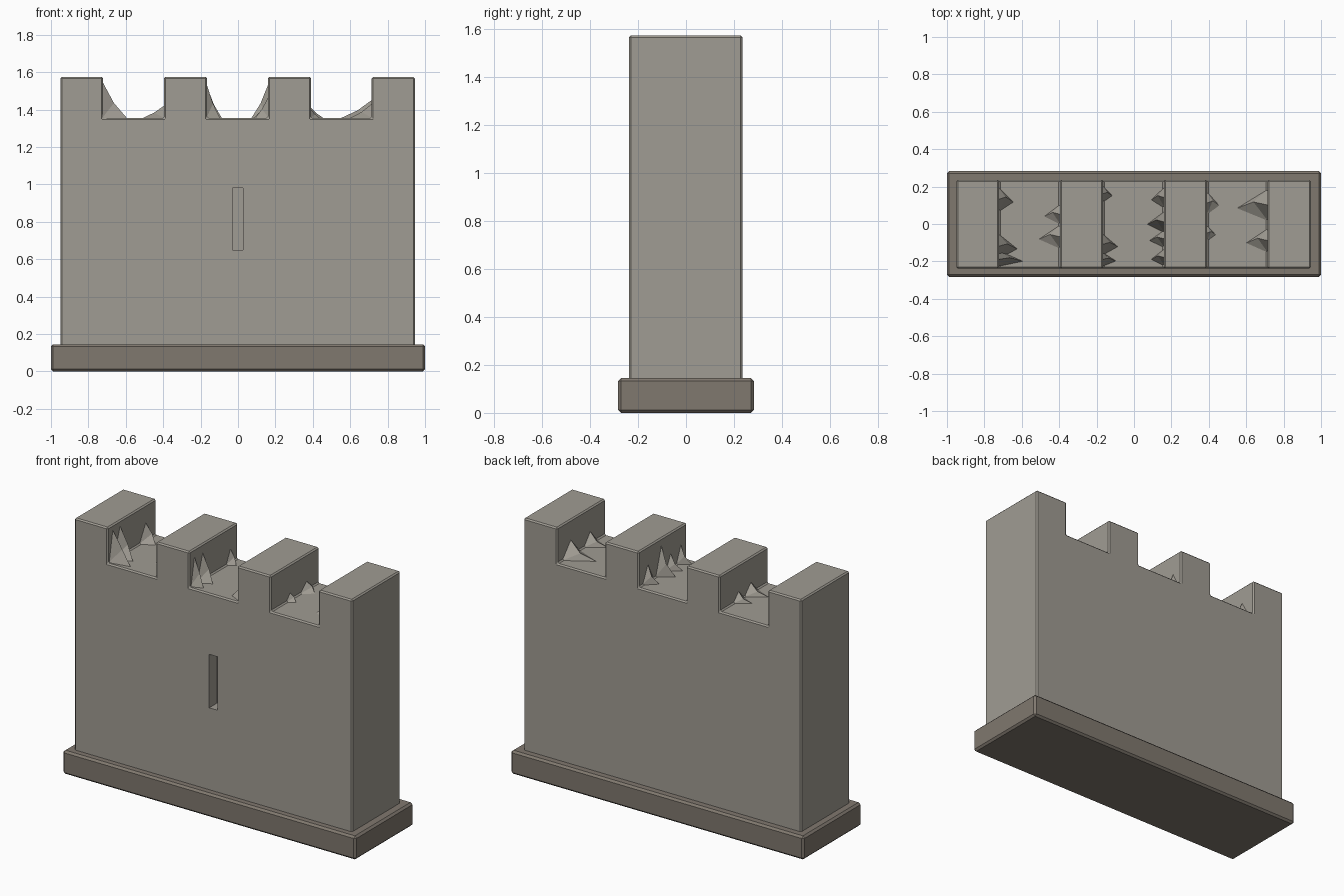
import bpy, bmesh

if "Cube" in bpy.data.objects:
    bpy.data.objects.remove(bpy.data.objects["Cube"])


def material(name, rgb):
    m = bpy.data.materials.new(name)
    m.diffuse_color = (*rgb, 1.0)
    m.use_nodes = True
    m.node_tree.nodes["Principled BSDF"].inputs["Base Color"].default_value = m.diffuse_color
    return m


WALL = material("wall stone", (0.352, 0.332, 0.292))
BASE = material("base stone", (0.216, 0.188, 0.158))


def add_object(name, bm, mat, bevel=0.0):
    bmesh.ops.recalc_face_normals(bm, faces=bm.faces[:])
    me = bpy.data.meshes.new(name)
    bm.to_mesh(me)
    bm.free()
    me.materials.append(mat)
    ob = bpy.data.objects.new(name, me)
    bpy.context.collection.objects.link(ob)
    if bevel:
        mod = ob.modifiers.new("edge_wear", 'BEVEL')
        mod.width = bevel
        mod.segments = 1
        mod.limit_method = 'ANGLE'
    return ob


def box(name, x0, x1, y0, y1, z0, z1, mat, bevel=0.0):
    bm = bmesh.new()
    bmesh.ops.create_cube(bm, size=1.0)
    for v in bm.verts:
        v.co = (x1 if v.co.x > 0 else x0, y1 if v.co.y > 0 else y0, z1 if v.co.z > 0 else z0)
    return add_object(name, bm, mat, bevel)


# Plinth
box("base_plinth", -1.0, 1.0, -0.283, 0.283, 0.0, 0.145, BASE, 0.012)

# Wall with battlements: stepped outline extruded through the thickness
TOP, FLOOR, Y0, Y1 = 1.575, 1.355, -0.238, 0.235
merlons = [(-0.95, -0.722), (-0.395, -0.165), (0.16, 0.39), (0.715, 0.945)]
outline = [(-0.95, 0.13)]
for i, (a, b) in enumerate(merlons):
    if i:
        outline.append((a, FLOOR))
    outline += [(a, TOP), (b, TOP)]
    if i < 3:
        outline.append((b, FLOOR))
outline.append((0.945, 0.13))
bm = bmesh.new()
face = bm.faces.new([bm.verts.new((x, Y0, z)) for x, z in outline])
ext = bmesh.ops.extrude_face_region(bm, geom=[face])
for v in ext["geom"]:
    if isinstance(v, bmesh.types.BMVert):
        v.co.y = Y1
wall = add_object("battlement_wall", bm, WALL, 0.008)

# Arrow slit recessed into the front
cutter = box("slit_cutter", -0.03, 0.026, -0.4, -0.16, 0.65, 0.98, WALL)
cutter.hide_render = True
cutter.hide_viewport = False
cutter.display_type = 'WIRE'
cut = wall.modifiers.new("arrow_slit", 'BOOLEAN')
cut.operation = 'DIFFERENCE'
cut.solver = 'EXACT'
cut.object = cutter


# Broken stone leaning on the merlon sides: one concave shard per entry
def shard(bm, x, side, y, reach, height, half):
    pts = [(-0.006, y, height),
           (reach * 0.45, y + half * 0.2, height * 0.4),
           (reach, y - half * 0.2, -0.003),
           (-0.006, max(y - half, Y0 + 0.01), -0.003),
           (-0.006, min(y + half, Y1 - 0.01), -0.003)]
    a, m, t, l, r = [bm.verts.new((x + side * d, py, FLOOR + h)) for d, py, h in pts]
    for f in ((a, l, m), (a, m, r), (m, l, t), (m, t, r), (a, r, l), (l, r, t)):
        bm.faces.new(f)


# (wall x, direction, [(y, reach, height, half width)])
rubble = [
    (-0.722, 1, [(0.13, 0.08, 0.12, 0.07), (-0.12, 0.10, 0.20, 0.07), (-0.19, 0.13, 0.20, 0.05)]),
    (-0.395, -1, [(0.05, 0.09, 0.06, 0.06), (-0.07, 0.12, 0.07, 0.07)]),
    (-0.165, 1, [(0.16, 0.05, 0.10, 0.05), (-0.11, 0.08, 0.18, 0.06), (-0.19, 0.07, 0.19, 0.04)]),
    (0.16, -1, [(0.14, 0.07, 0.12, 0.06), (0.01, 0.09, 0.19, 0.06),
                (-0.08, 0.08, 0.10, 0.05), (-0.18, 0.07, 0.12, 0.05)]),
    (0.39, 1, [(0.11, 0.07, 0.06, 0.07), (-0.05, 0.05, 0.05, 0.05)]),
    (0.715, -1, [(0.10, 0.17, 0.10, 0.09), (-0.09, 0.12, 0.08, 0.07)]),
]
bm = bmesh.new()
for x, side, shards in rubble:
    for s in shards:
        shard(bm, x, side, *s)
add_object("broken_stone", bm, WALL)
